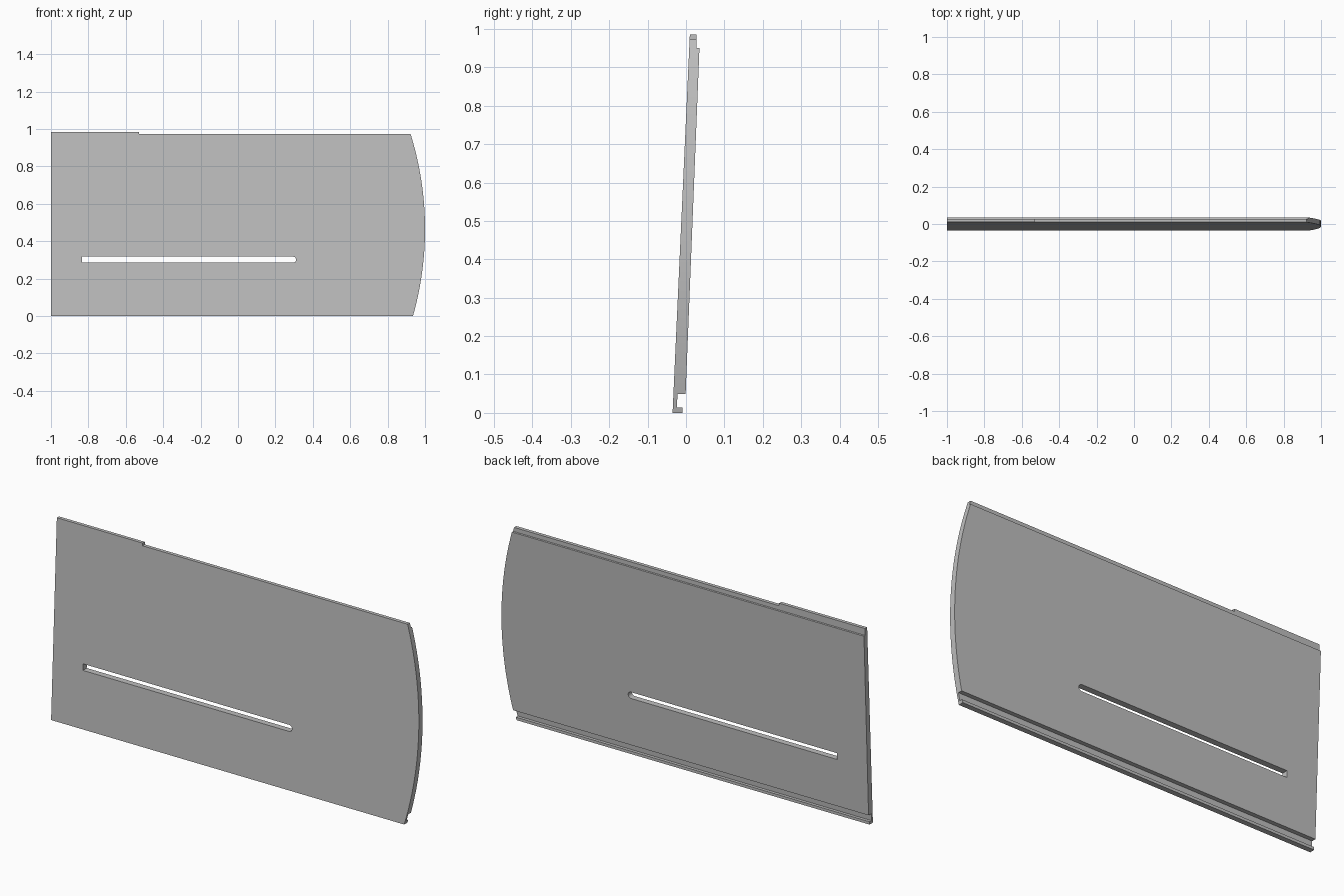
import bpy
import math
from mathutils import Vector

cube = bpy.data.objects.get("Cube")
if cube:
    bpy.data.objects.remove(cube, do_unlink=True)

grey = bpy.data.materials.new("plain grey")
grey.use_nodes = True
colour = (0.52, 0.52, 0.52, 1)
grey.diffuse_color = colour
grey.node_tree.nodes["Principled BSDF"].inputs["Base Color"].default_value = colour


def prism(name, outline, sweep):
    """Extrude a closed outline of 3D points along a sweep vector."""
    n = len(outline)
    start = [Vector(p) for p in outline]
    verts = start + [p + Vector(sweep) for p in start]
    faces = [tuple(reversed(range(n))), tuple(range(n, 2 * n))]
    faces += [(i, (i + 1) % n, (i + 1) % n + n, i + n) for i in range(n)]
    mesh = bpy.data.meshes.new(name)
    mesh.from_pydata(verts, [], faces)
    mesh.materials.append(grey)
    obj = bpy.data.objects.new(name, mesh)
    bpy.context.collection.objects.link(obj)
    # Consistent outward normals for the booleans
    bpy.context.view_layer.objects.active = obj
    bpy.ops.object.mode_set(mode='EDIT')
    bpy.ops.mesh.select_all(action='SELECT')
    bpy.ops.mesh.normals_make_consistent(inside=False)
    bpy.ops.object.mode_set(mode='OBJECT')
    return obj


def cut(target, cutter, operation):
    mod = target.modifiers.new(cutter.name, 'BOOLEAN')
    mod.operation = operation
    mod.solver = 'EXACT'
    mod.object = cutter
    bpy.context.view_layer.objects.active = target
    bpy.ops.object.modifier_apply(modifier=mod.name)
    bpy.data.objects.remove(cutter, do_unlink=True)


# Leaning panel: section with a hooked foot and a rebated top edge
section = [(-0.035, 0), (-0.009, 0), (-0.009, 0.014), (-0.024, 0.014),
           (-0.022, 0.049), (-0.001, 0.049), (0.035, 0.95),
           (0.027, 0.951), (0.027, 0.985), (0.01, 0.985)]
panel = prism("panel", [(-1, y, z) for y, z in section], (2.1, 0, 0))

# Front outline: bowed right end and a raised strip on the top left
radius, middle = 1.71, 0.465
outline = [(-1.1, -0.1)]
for i in range(25):
    z = -0.1 + 1.072 * i / 24
    outline.append((1 - radius + math.sqrt(radius ** 2 - (z - middle) ** 2), z))
outline += [(-0.53, 0.972), (-0.53, 1.1), (-1.1, 1.1)]
cut(panel, prism("outline_cutter", [(x, -0.2, z) for x, z in outline],
                 (0, 0.4, 0)), 'INTERSECT')

# Long slot: squared left end, rounded right end
half, level = 0.016, 0.301
slot = [(-0.835, level + half), (-0.835, level - half)]
for i in range(9):
    a = math.pi * (i / 8 - 0.5)
    slot.append((0.295 + half * math.cos(a), level + half * math.sin(a)))
cut(panel, prism("slot_cutter", [(x, -0.2, z) for x, z in slot],
                 (0, 0.4, 0)), 'DIFFERENCE')

# Smooth the bowed end, keep all other edges crisp
bpy.ops.object.select_all(action='DESELECT')
panel.select_set(True)
bpy.context.view_layer.objects.active = panel
bpy.ops.object.shade_smooth_by_angle(angle=math.radians(30))
